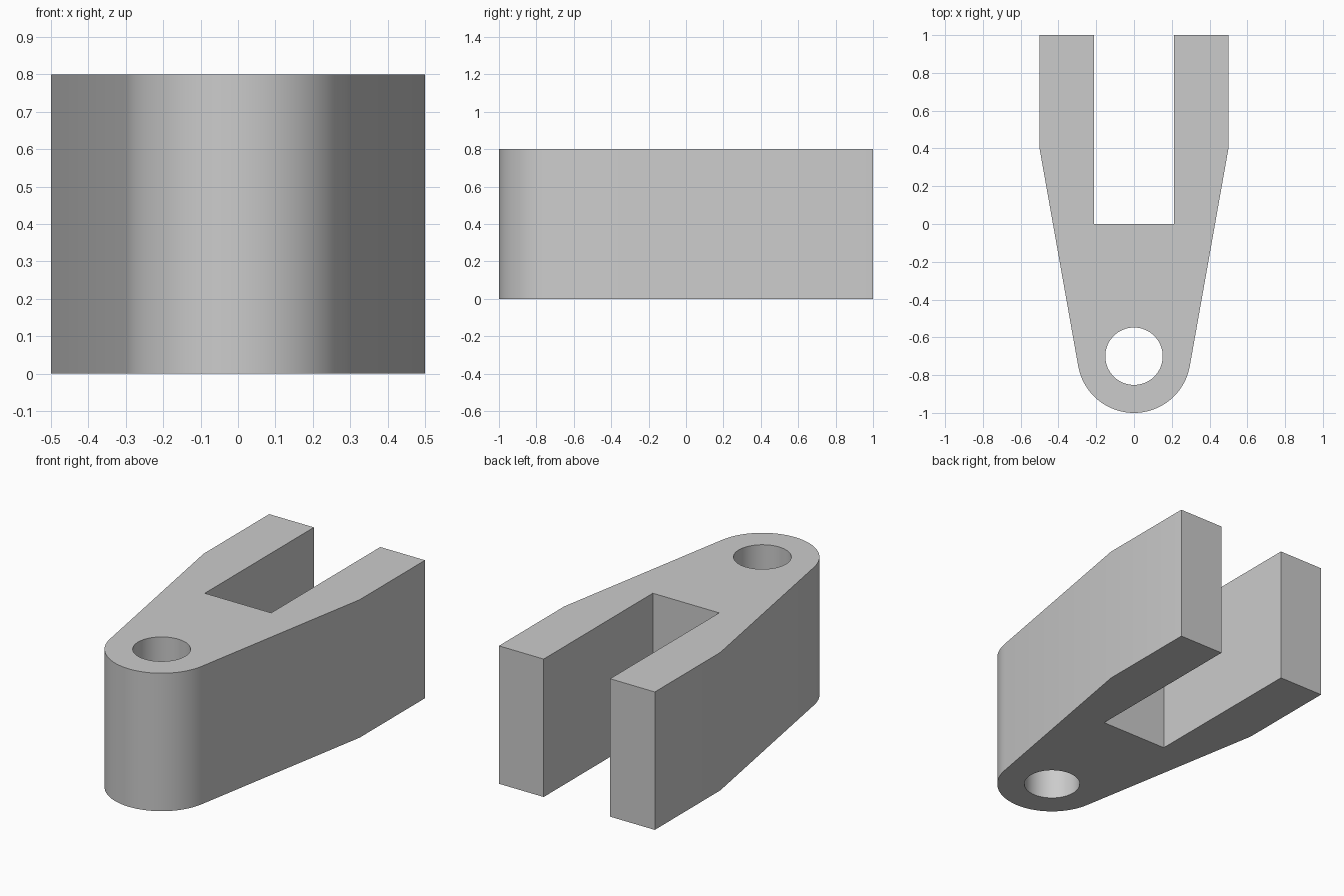
import bpy, bmesh
from math import acos, atan2, cos, hypot, pi, radians, sin

cube = bpy.data.objects.get("Cube")
if cube:
    bpy.data.objects.remove(cube, do_unlink=True)

HEIGHT = 0.8
HALF_WIDTH, SHOULDER_Y, BACK_Y = 0.5, 0.4, 1.0
SLOT_HALF, SLOT_Y = 0.213, 0.0
PIVOT_Y, NOSE_RADIUS, HOLE_RADIUS = -0.7, 0.3, 0.152


def arc(radius, start, end, steps):
    return [(radius * cos(start + (end - start) * i / steps),
             PIVOT_Y + radius * sin(start + (end - start) * i / steps))
            for i in range(steps + 1)]


def add_loop(bm, points):
    verts = [bm.verts.new((x, y, 0)) for x, y in points]
    return [bm.edges.new((v, verts[i - 1])) for i, v in enumerate(verts)]


# Rounded nose, tangent to the tapered sides
rise = SHOULDER_Y - PIVOT_Y
tangent = atan2(rise, HALF_WIDTH) - acos(NOSE_RADIUS / hypot(rise, HALF_WIDTH))
nose = arc(NOSE_RADIUS, -pi - tangent, tangent, 48)

# Forked outline with a square slot at the back
right_arm = [(HALF_WIDTH, SHOULDER_Y), (HALF_WIDTH, BACK_Y),
             (SLOT_HALF, BACK_Y), (SLOT_HALF, SLOT_Y)]
left_arm = [(-x, y) for x, y in reversed(right_arm)]
hole = arc(HOLE_RADIUS, 0, 2 * pi, 64)[:-1]

# Fill the profile around the pin hole and extrude it
bm = bmesh.new()
edges = add_loop(bm, nose + right_arm + left_arm) + add_loop(bm, hole)
bmesh.ops.triangle_fill(bm, edges=edges, use_beauty=True)
top = bmesh.ops.extrude_face_region(bm, geom=bm.faces[:])["geom"]
bmesh.ops.translate(bm, vec=(0, 0, HEIGHT),
                    verts=[g for g in top if isinstance(g, bmesh.types.BMVert)])
bmesh.ops.recalc_face_normals(bm, faces=bm.faces[:])

mesh = bpy.data.meshes.new("clevis_fork")
bm.to_mesh(mesh)
bm.free()
fork = bpy.data.objects.new("clevis_fork", mesh)
bpy.context.collection.objects.link(fork)

# Plain grey metal
grey = bpy.data.materials.new("plain_grey")
grey.use_nodes = True
colour = (0.6, 0.6, 0.6, 1)
grey.diffuse_color = colour
grey.node_tree.nodes["Principled BSDF"].inputs["Base Color"].default_value = colour
mesh.materials.append(grey)

# Smooth the curved walls, keep the edges sharp
bpy.ops.object.select_all(action="DESELECT")
fork.select_set(True)
bpy.context.view_layer.objects.active = fork
bpy.ops.object.shade_smooth_by_angle(angle=radians(30))
